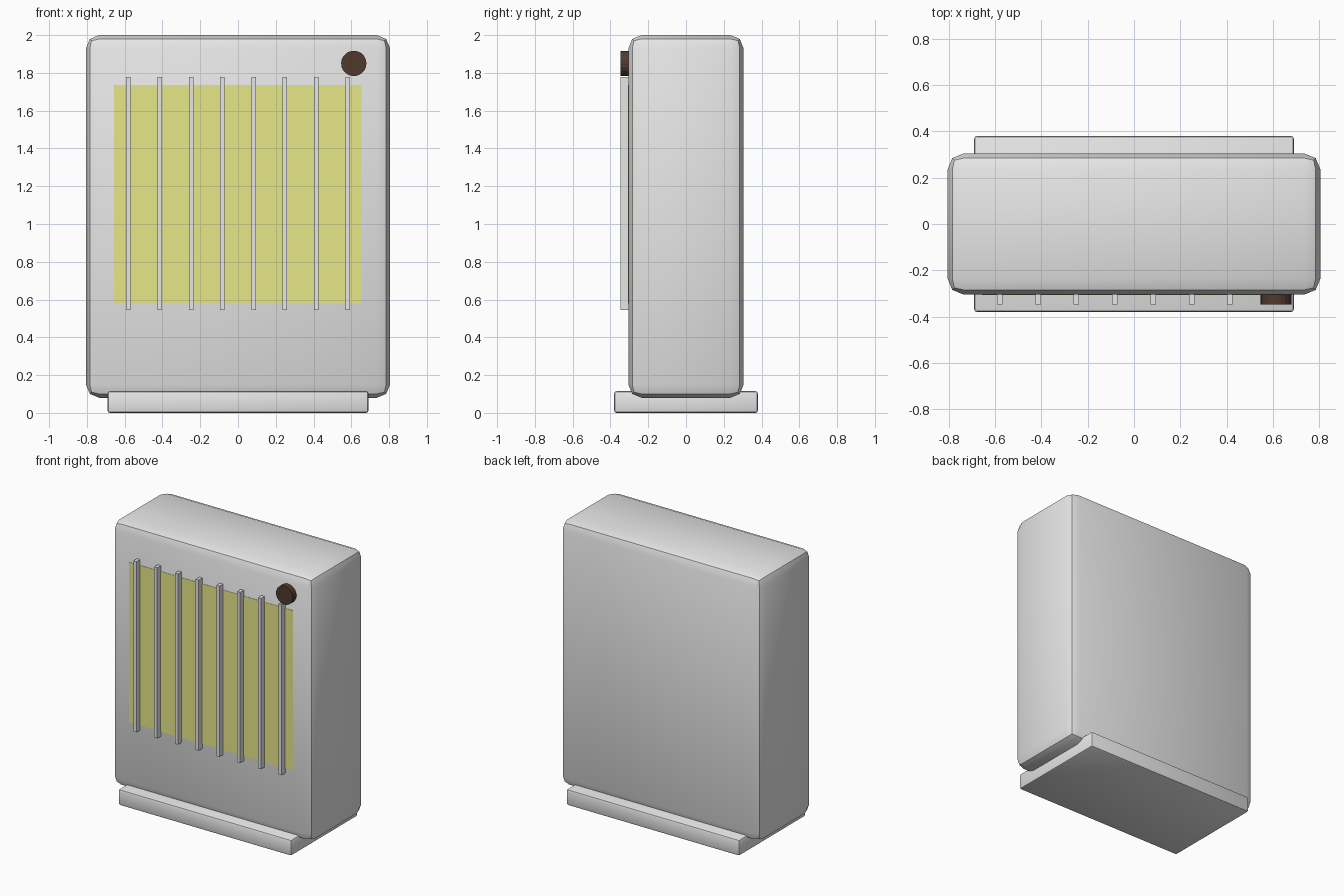
import bpy
from math import pi, radians

cube = bpy.data.objects.get("Cube")
if cube:
    bpy.data.objects.remove(cube, do_unlink=True)


def material(name, rgb):
    mat = bpy.data.materials.new(name)
    mat.use_nodes = True
    mat.diffuse_color = (*rgb, 1)
    mat.node_tree.nodes["Principled BSDF"].inputs["Base Color"].default_value = (*rgb, 1)
    return mat


grey = material("light grey", (0.8, 0.8, 0.8))
yellow = material("glow yellow", (0.8, 0.8, 0.25))
brown = material("dark brown", (0.08, 0.042, 0.028))


def box(name, low, high, mat, bevel=0, segments=2):
    """Box between two corners, with optionally rounded edges."""
    centre = [(a + b) / 2 for a, b in zip(low, high)]
    bpy.ops.mesh.primitive_cube_add(size=1, location=centre)
    obj = bpy.context.object
    obj.name = name
    obj.scale = [b - a for a, b in zip(low, high)]
    bpy.ops.object.transform_apply(location=False, rotation=False, scale=True)
    obj.data.materials.append(mat)
    if bevel:
        mod = obj.modifiers.new("rounded edges", "BEVEL")
        mod.width = bevel
        mod.segments = segments
        bpy.ops.object.modifier_apply(modifier=mod.name)
        bpy.ops.object.shade_smooth_by_angle(angle=radians(30))
    return obj


# Casing and foot
box("casing", (-0.805, -0.305, 0.08), (0.805, 0.305, 2.0), grey, 0.07)
box("foot", (-0.69, -0.38, 0), (0.69, 0.38, 0.115), grey, 0.012)

# Heating panel on the front
box("heating_panel", (-0.657, -0.307, 0.58), (0.653, -0.3, 1.735), yellow)

# Row of guard bars in front of the panel
BARS = 8
for i in range(BARS):
    x = -0.58 + i * 1.16 / (BARS - 1)
    box(f"guard_bar_{i + 1}", (x - 0.012, -0.347, 0.545), (x + 0.012, -0.295, 1.777), grey)

# Control knob
bpy.ops.mesh.primitive_cylinder_add(vertices=20, radius=0.067, depth=0.06,
                                    location=(0.613, -0.317, 1.85),
                                    rotation=(pi / 2, 0, 0))
knob = bpy.context.object
knob.name = "control_knob"
knob.data.materials.append(brown)
